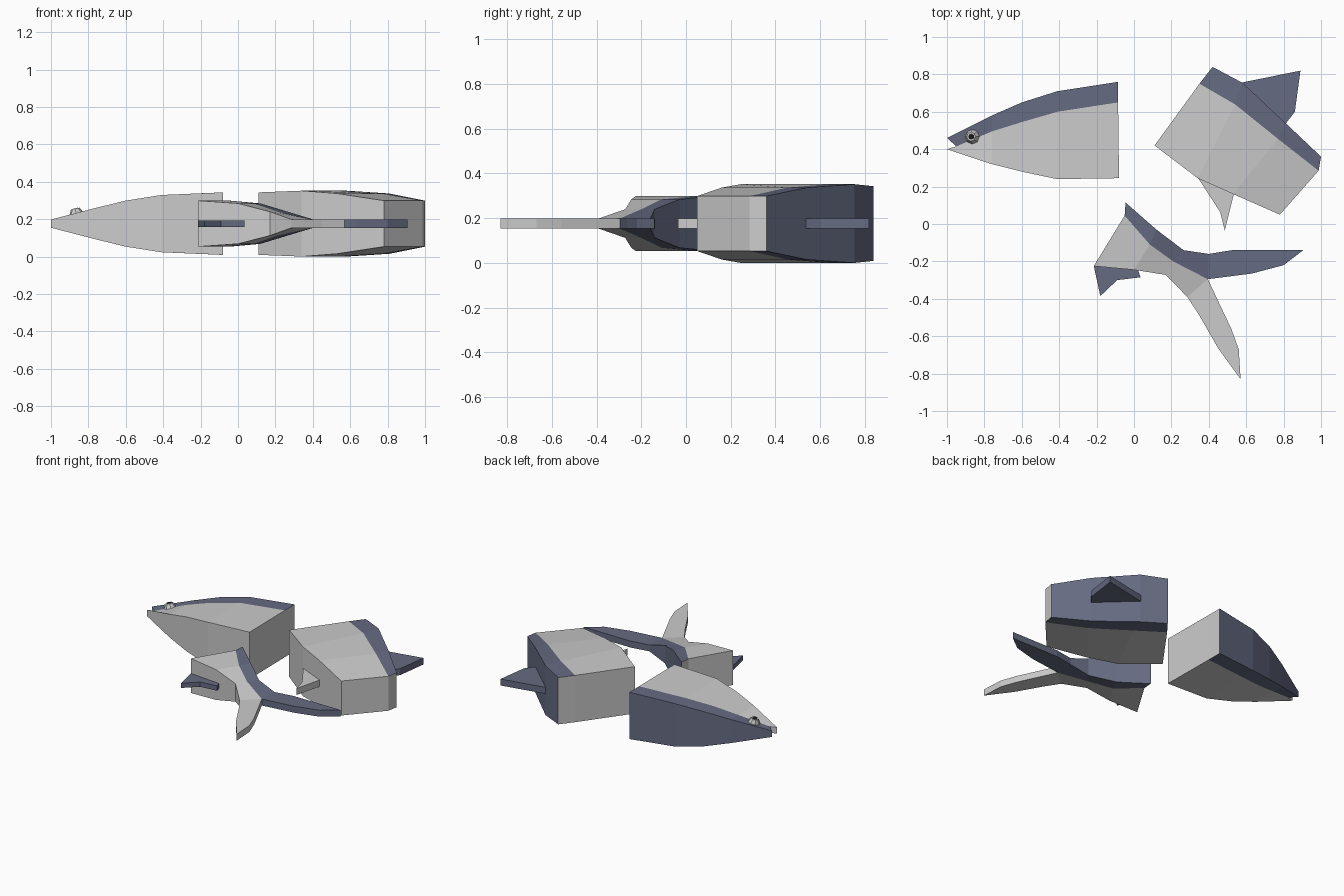
import bpy, bmesh, math

if "Cube" in bpy.data.objects:
    bpy.data.objects.remove(bpy.data.objects["Cube"])

ZC = 0.176  # mid-height of the pieces lying on their side


def material(name, rgb):
    m = bpy.data.materials.new(name)
    m.diffuse_color = (*rgb, 1)
    m.use_nodes = True
    m.node_tree.nodes["Principled BSDF"].inputs["Base Color"].default_value = m.diffuse_color
    return m


GREY = material("belly_grey", (0.8, 0.8, 0.8))
BLUE = material("back_blue", (0.13, 0.145, 0.22))
BLACK = material("pupil_black", (0.01, 0.01, 0.01))


def finish(bm, name, mats):
    bmesh.ops.recalc_face_normals(bm, faces=bm.faces)
    me = bpy.data.meshes.new(name)
    bm.to_mesh(me)
    bm.free()
    for m in mats:
        me.materials.append(m)
    ob = bpy.data.objects.new(name, me)
    bpy.context.collection.objects.link(ob)
    return ob


def chunk(name, stations):
    """Loft box sections; each station is (belly, colour line, back, half height)."""
    bm = bmesh.new()
    rings = []
    for belly, mid, back, h in stations:
        pts = [(p, h) for p in (belly, mid, back)] + [(p, -h) for p in (back, mid, belly)]
        rings.append([bm.verts.new((p[0], p[1], ZC + d)) for p, d in pts])
    for a, b in zip(rings, rings[1:]):
        for k in range(6):
            n = (k + 1) % 6
            f = bm.faces.new((a[k], a[n], b[n], b[k]))
            f.material_index = 1 if k in (1, 2, 3) else 0
    # cut faces
    for r in (rings[0], rings[-1]):
        bm.faces.new((r[0], r[1], r[4], r[5]))
        bm.faces.new((r[1], r[2], r[3], r[4]))
    return finish(bm, name, [GREY, BLUE])


def fin(name, outline, mat, h=0.023):
    """Flat slab fin from a plan outline."""
    bm = bmesh.new()
    lo = [bm.verts.new((x, y, ZC - h)) for x, y in outline]
    hi = [bm.verts.new((x, y, ZC + h)) for x, y in outline]
    bm.faces.new(lo[::-1])
    bm.faces.new(hi)
    for i in range(len(lo)):
        j = (i + 1) % len(lo)
        bm.faces.new((lo[i], lo[j], hi[j], hi[i]))
    return finish(bm, name, [mat])


# Head piece, with the mouth notch at the nose
chunk("head_piece", [
    ((-1.0, 0.40), (-0.95, 0.415), (-1.0, 0.46), 0.022),
    ((-0.76, 0.32), (-0.76, 0.495), (-0.76, 0.58), 0.084),
    ((-0.60, 0.28), (-0.60, 0.545), (-0.60, 0.65), 0.123),
    ((-0.41, 0.24), (-0.41, 0.60), (-0.41, 0.71), 0.153),
    ((-0.08, 0.245), (-0.085, 0.65), (-0.085, 0.76), 0.167),
])

# Middle piece
chunk("middle_piece", [
    ((0.11, 0.42), (0.35, 0.75), (0.42, 0.84), 0.167),
    ((0.34, 0.245), (0.54, 0.64), (0.58, 0.755), 0.176),
    ((0.53, 0.16), (0.77, 0.455), (0.81, 0.54), 0.161),
    ((0.78, 0.05), (0.987, 0.285), (1.0, 0.36), 0.123),
])
fin("back_fin", [(0.57, 0.755), (0.89, 0.82), (0.86, 0.60), (0.81, 0.535)], BLUE)
fin("belly_fin", [(0.34, 0.25), (0.46, 0.065), (0.485, -0.035), (0.535, 0.165)], GREY)

# Tail piece and its two lobes
chunk("tail_piece", [
    ((-0.215, -0.225), (-0.05, 0.045), (-0.045, 0.115), 0.123),
    ((0.0, -0.245), (0.085, -0.11), (0.12, -0.03), 0.108),
    ((0.17, -0.272), (0.21, -0.20), (0.265, -0.14), 0.064),
    ((0.285, -0.39), (0.395, -0.295), (0.40, -0.16), 0.023),
])
fin("upper_tail_lobe", [(0.40, -0.16), (0.535, -0.138), (0.905, -0.14), (0.80, -0.22),
                        (0.63, -0.265), (0.395, -0.295)], BLUE)
fin("lower_tail_lobe", [(0.285, -0.39), (0.395, -0.295), (0.52, -0.56), (0.56, -0.67),
                        (0.57, -0.83), (0.45, -0.665), (0.35, -0.49)], GREY)
fin("rear_fin", [(-0.215, -0.225), (-0.18, -0.385), (-0.09, -0.30), (0.035, -0.285),
                 (0.02, -0.24)], BLUE, 0.017)

# Eye, tilted to lie on the sloping cheek
tilt = (0, -math.radians(14), 0)
bpy.ops.mesh.primitive_cone_add(vertices=8, radius1=0.045, radius2=0.024, depth=0.04,
                                location=(-0.866, 0.467, 0.236), rotation=tilt)
bpy.context.object.name = "eye"
bpy.context.object.data.materials.append(GREY)
bpy.ops.mesh.primitive_cylinder_add(vertices=8, radius=0.016, depth=0.02,
                                    location=(-0.868, 0.467, 0.248), rotation=tilt)
bpy.context.object.name = "pupil"
bpy.context.object.data.materials.append(BLACK)
